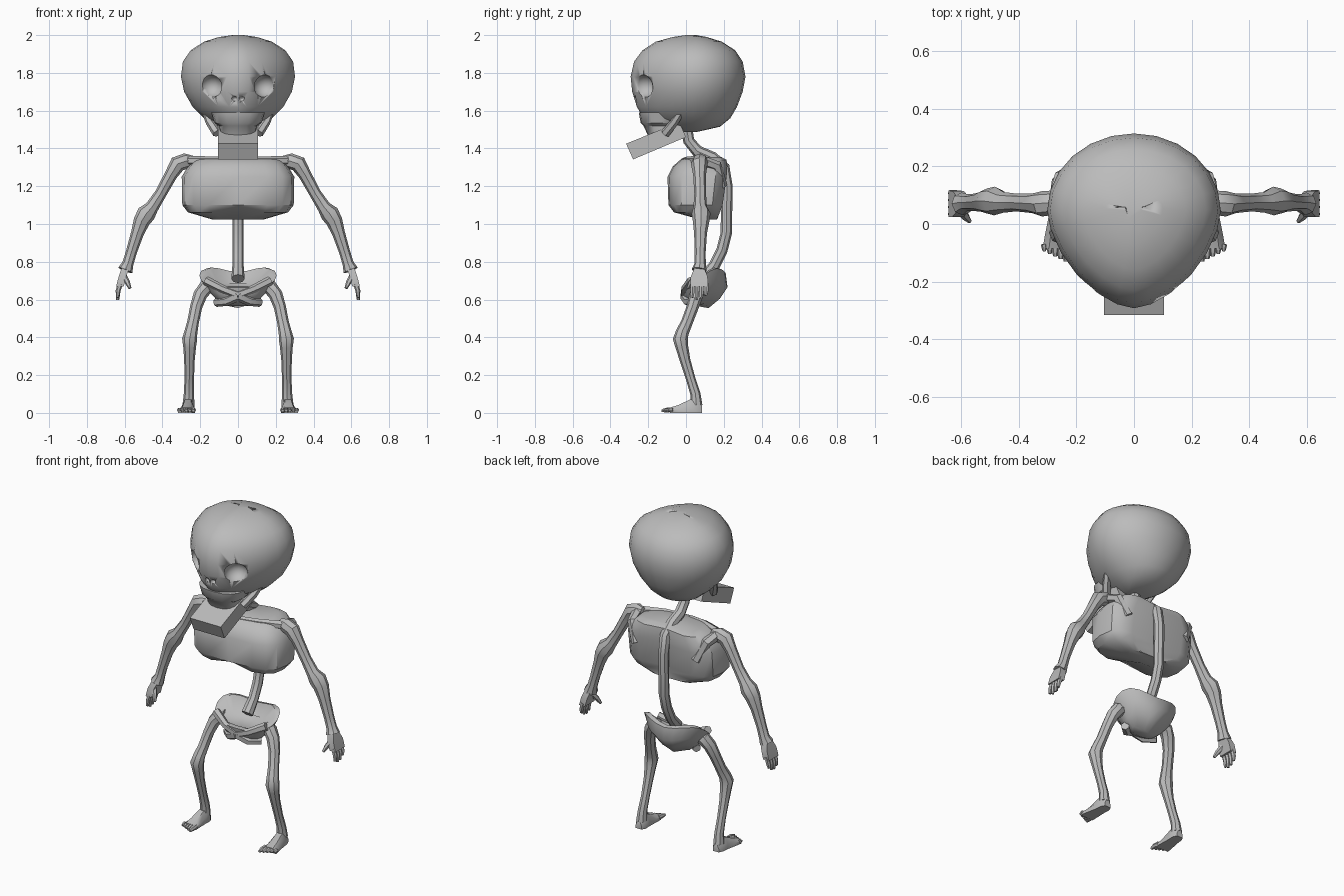
import bpy, bmesh, math
from mathutils import Vector, Matrix

if "Cube" in bpy.data.objects:
    bpy.data.objects.remove(bpy.data.objects["Cube"])

bone = bpy.data.materials.new("bone grey")
bone.diffuse_color = (0.5, 0.5, 0.5, 1)
bone.use_nodes = True
bone.node_tree.nodes["Principled BSDF"].inputs["Base Color"].default_value = bone.diffuse_color


def finish(name, bm, angle=40):
    bmesh.ops.recalc_face_normals(bm, faces=bm.faces)
    me = bpy.data.meshes.new(name)
    bm.to_mesh(me)
    bm.free()
    me.materials.append(bone)
    ob = bpy.data.objects.new(name, me)
    bpy.context.collection.objects.link(ob)
    bpy.ops.object.select_all(action='DESELECT')
    bpy.context.view_layer.objects.active = ob
    ob.select_set(True)
    if angle:
        bpy.ops.object.shade_smooth_by_angle(angle=math.radians(angle))
    return ob


def skin(bm, rings):
    """Bridge rings of points and cap both ends."""
    vs = [[bm.verts.new(p) for p in r] for r in rings]
    n = len(vs[0])
    for a, b in zip(vs, vs[1:]):
        for i in range(n):
            j = (i + 1) % n
            bm.faces.new((a[i], a[j], b[j], b[i]))
    bm.faces.new(vs[0])
    bm.faces.new(vs[-1])


def tube(bm, pts, ref=(0, 1, 0), n=8):
    """Round tube through (x, y, z, radius) points."""
    P = [Vector(p[:3]) for p in pts]
    rings = []
    for i, p in enumerate(pts):
        t = (P[min(i + 1, len(P) - 1)] - P[max(i - 1, 0)]).normalized()
        u = Vector(ref).cross(t).normalized()
        v = t.cross(u)
        rings.append([P[i] + p[3] * (u * math.cos(k * math.tau / n) + v * math.sin(k * math.tau / n))
                      for k in range(n)])
    skin(bm, rings)


def oval(z, hw, yf, yb, n, pf, pb, shift=0.0):
    """Horizontal superellipse ring with separate front and back roundness."""
    c = (yf + yb) / 2 + shift
    out = []
    for k in range(n):
        a = k * math.tau / n
        co, si = math.cos(a), math.sin(a)
        e = 2 / (pb if si > 0 else pf)
        x = hw * math.copysign(abs(co) ** e, co)
        y = c + math.copysign(abs(si) ** e, si) * ((yb - c) if si > 0 else (c - yf))
        out.append((x, y, z))
    return out


def loft(name, rows, n, pf, pb, shift=0.0, angle=40):
    bm = bmesh.new()
    skin(bm, [oval(*r, n, pf, pb, shift) for r in rows])
    return finish(name, bm, angle)


# Skull
skull = loft("skull", [
    (1.488, .07, -.06, .06), (1.515, .125, -.12, .18), (1.56, .18, -.225, .235),
    (1.62, .24, -.26, .27), (1.70, .285, -.285, .30), (1.78, .302, -.293, .315),
    (1.86, .292, -.275, .30), (1.92, .25, -.23, .26), (1.965, .18, -.16, .19),
    (1.99, .10, -.07, .11), (2.0, .03, 0, .05)], 24, 1.65, 2, .035)

# Eye sockets and nose holes cut into the skull
bm = bmesh.new()
for s in (-1, 1):
    for loc, size in (((.142, -.225, 1.73), (.064, .07, .06)), ((.02, -.285, 1.663), (.017, .035, .016))):
        m = Matrix.Translation((s * loc[0], loc[1], loc[2])) @ Matrix.Diagonal((*size, 1))
        bmesh.ops.create_uvsphere(bm, u_segments=16, v_segments=10, radius=1, matrix=m)
cutter = finish("socket_cutter", bm)
cutter.hide_render = True
mod = skull.modifiers.new("sockets", 'BOOLEAN')
mod.operation, mod.solver, mod.object = 'DIFFERENCE', 'EXACT', cutter
mod.use_self = True
bpy.context.view_layer.objects.active = skull
bpy.ops.object.modifier_apply(modifier=mod.name)
bpy.data.objects.remove(cutter)

# Upper jaw
loft("upper_jaw", [(1.465, .095, -.2, -.03), (1.52, .1, -.225, -.03), (1.535, .125, -.24, -.03),
                   (1.59, .14, -.25, -.03)], 16, 2.4, 3)

# Lower jaw: tilted block
bm = bmesh.new()
side = [(-.317, 1.425), (-.28, 1.342), (0, 1.46), (-.035, 1.54)]
skin(bm, [[(x, y, z) for y, z in side] for x in (-.105, .105)])
finish("lower_jaw", bm, 0)

# Cheek bones
bm = bmesh.new()
for s in (-1, 1):
    tube(bm, [(s * .175, -.02, 1.60, .018), (s * .15, -.06, 1.54, .022), (s * .11, -.11, 1.48, .025)], n=6)
finish("cheek_bones", bm)

# Spine and neck
bm = bmesh.new()
tube(bm, [(0, 0, 1.52, .032), (0, .015, 1.44, .03), (0, .06, 1.385, .032), (0, .14, 1.35, .033),
          (0, .2, 1.30, .032), (0, .217, 1.2, .03), (0, .213, .95, .03), (0, .19, .86, .03),
          (0, .15, .78, .03), (0, .09, .71, .035)], ref=(1, 0, 0))
finish("spine", bm)

# Rib cage, open notch below the breastbone
bm = bmesh.new()
skin(bm, [oval(*r, 16, 3, 3.6) for r in (
    (1.025, .14, .07, .165), (1.062, .265, -.07, .185), (1.10, .295, -.093, .2),
    (1.25, .298, -.098, .222), (1.305, .265, -.07, .225), (1.34, .23, -.03, .22), (1.355, .17, .03, .19))])
for v in bm.verts:
    if abs(v.co.x) < .02 and v.co.y < 0 and v.co.z < 1.08:
        v.co.z += .03
    if abs(v.co.x) < .02 and v.co.y > .15 and v.co.z > 1.04:
        v.co.y -= .025
finish("rib_cage", bm, 35)

# Collar bones and shoulder blades
bm = bmesh.new()
for s in (-1, 1):
    tube(bm, [(s * .02, -.01, 1.335, .018), (s * .13, .01, 1.338, .02), (s * .26, .06, 1.335, .025)], n=6)
    tube(bm, [(s * .27, .09, 1.33, .03), (s * .25, .16, 1.31, .03), (s * .2, .19, 1.2, .03)], ref=(1, 0, 0), n=6)
finish("shoulder_bones", bm)

# Pelvis basin: outer wall, rim, hollow floor
def rim(rx, yf, yb, zf, zb):
    out = []
    for k in range(20):
        a = k * math.tau / 20
        w = min(1, max(0, .62 + .8 * math.sin(a)))
        y = (yf + yb) / 2 + (yb - yf) / 2 * math.sin(a)
        out.append((rx * math.cos(a), y, zf + (zb - zf) * w - .025 * math.sin(a) ** 8 * w))
    return out

bm = bmesh.new()
skin(bm, [rim(.08, .05, .12, .565, .58), rim(.125, .0, .18, .59, .63), rim(.17, -.02, .22, .63, .69),
          rim(.205, -.025, .21, .665, .765), rim(.175, 0, .185, .67, .77), rim(.11, .03, .15, .645, .69)])
finish("pelvis", bm, 60)

# Pubic bones crossing at the front
bm = bmesh.new()
for s in (-1, 1):
    tube(bm, [(s * .17, .03, .70, .025), (s * .08, -.005, .655, .022), (0, -.005, .625, .025)], n=6)
    tube(bm, [(0, -.005, .62, .028), (s * .06, .01, .592, .026), (s * .115, .06, .585, .024)], n=6)
finish("pubic_bones", bm)

for s, side_name in ((-1, "right"), (1, "left")):
    # Arm
    bm = bmesh.new()
    tube(bm, [(s * x, y, z, r) for x, y, z, r in (
        (.235, .08, 1.34, .022), (.275, .075, 1.333, .042), (.32, .07, 1.318, .044), (.355, .072, 1.26, .034),
        (.41, .075, 1.16, .031), (.455, .075, 1.09, .036), (.485, .08, 1.055, .05), (.51, .08, 1.015, .044),
        (.533, .077, .95, .034), (.565, .075, .85, .029), (.583, .075, .79, .03), (.597, .07, .755, .04))])
    finish(side_name + "_arm", bm)

    # Hand with four fingers and a thumb
    bm = bmesh.new()
    skin(bm, [[(s * (x + dx), y, z) for dx, y in ((-.02, yc - w), (.02, yc - w), (.02, yc + w), (-.02, yc + w))]
              for x, yc, z, w in ((.595, .07, .77, .025), (.612, .07, .72, .045), (.625, .07, .67, .046))])
    for i in range(4):
        y = .035 + .024 * i
        tip = (.61, .598, .603, .62)[i]
        tube(bm, [(s * .623, y, .685, .013), (s * .635, y, .645, .013), (s * .637, y - .003, tip, .008)], n=6)
    tube(bm, [(s * .605, .05, .725, .017), (s * .585, .025, .69, .014), (s * .572, .01, .66, .008)], n=6)
    finish(side_name + "_hand", bm)

    # Leg
    bm = bmesh.new()
    tube(bm, [(s * x, y, z, r) for x, y, z, r in (
        (.135, .075, .675, .03), (.17, .07, .665, .04), (.2, .055, .625, .037), (.222, .035, .56, .032),
        (.238, .005, .48, .031), (.25, -.02, .425, .035), (.256, -.03, .39, .04), (.256, -.022, .35, .034),
        (.257, -.005, .28, .028), (.258, .025, .18, .025), (.26, .05, .1, .027), (.262, .055, .04, .032))])
    finish(side_name + "_leg", bm)

    # Foot with five toes
    bm = bmesh.new()
    skin(bm, [[(s * (x + w * a), y, b * h) for a, b in ((-1, 0), (1, 0), (1, .5), (.5, 1), (-.5, 1), (-1, .5))]
              for x, y, w, h in ((.262, .085, .02, .04), (.262, .06, .032, .075), (.265, .02, .033, .07),
                                 (.27, -.04, .04, .042), (.273, -.085, .045, .028))])
    for i in range(5):
        x = .236 + .019 * i
        r = .014 - .001 * i
        tube(bm, [(s * (x + .002), -.07, .016, r), (s * x, -.105 + .006 * i, .015, r),
                  (s * x, -.13 + .009 * i, .011, r * .6)], ref=(0, 0, 1), n=6)
    finish(side_name + "_foot", bm)
